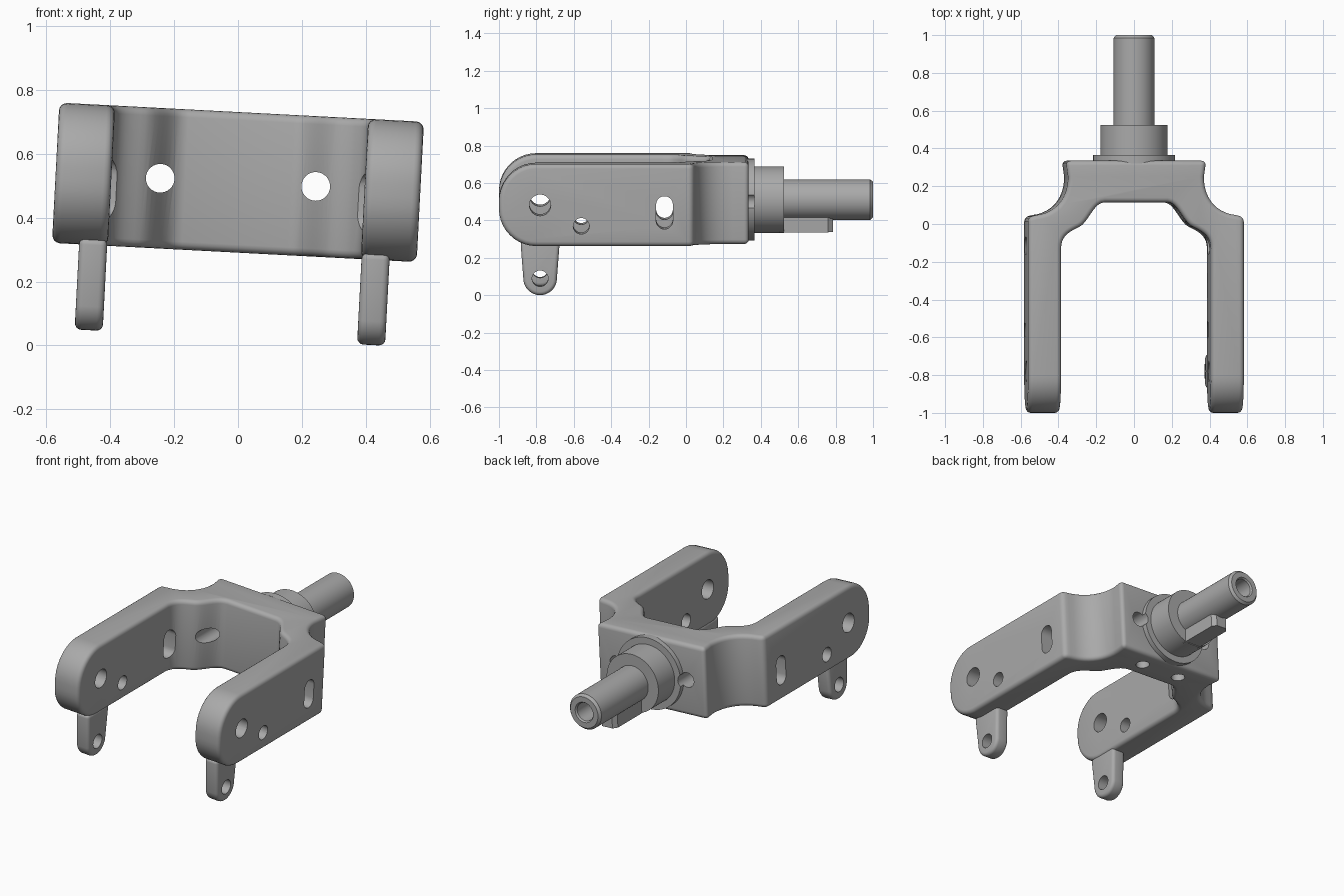
import bpy, bmesh, math
from mathutils import Matrix, Vector
from mathutils.geometry import interpolate_bezier

if "Cube" in bpy.data.objects:
    bpy.data.objects.remove(bpy.data.objects["Cube"])

# The whole part leans slightly about its shaft axis
TILT = Matrix.Translation((0, 0, 0.511)) @ Matrix.Rotation(0.0525, 4, "Y")
HALF_H = 0.22

steel = bpy.data.materials.new("grey_metal")
steel.use_nodes = True
GREY = (0.40, 0.40, 0.40, 1)
steel.diffuse_color = GREY
steel.node_tree.nodes["Principled BSDF"].inputs["Base Color"].default_value = GREY


def place(axis, a, b, t):
    return {"x": (t, a, b), "y": (a, t, b), "z": (a, b, t)}[axis]


def add_prism(bm, pts, axis, lo, hi):
    face = bm.faces.new([bm.verts.new(place(axis, a, b, lo)) for a, b in pts])
    out = bmesh.ops.extrude_face_region(bm, geom=[face])
    verts = [g for g in out["geom"] if isinstance(g, bmesh.types.BMVert)]
    bmesh.ops.translate(bm, verts=verts, vec=place(axis, 0, 0, hi - lo))


def arc(cx, cy, r, start, end, n=10):
    angles = [math.radians(start + (end - start) * i / n) for i in range(n + 1)]
    return [(cx + r * math.cos(t), cy + r * math.sin(t)) for t in angles]


def circle(cx, cy, r, n=32):
    return arc(cx, cy, r, 0, 360, n)[:-1]


def curve(p, h1, h2, q, n=10):
    pts = interpolate_bezier(*[Vector((*v, 0)) for v in (p, h1, h2, q)], n)
    return [(v.x, v.y) for v in pts]


def finish(name, bm):
    bmesh.ops.recalc_face_normals(bm, faces=bm.faces[:])
    mesh = bpy.data.meshes.new(name)
    bm.to_mesh(mesh)
    bm.free()
    mesh.materials.append(steel)
    obj = bpy.data.objects.new(name, mesh)
    bpy.context.collection.objects.link(obj)
    obj.matrix_world = TILT
    return obj


def prisms(name, *solids):
    bm = bmesh.new()
    for solid in solids:
        add_prism(bm, *solid)
    return finish(name, bm)


def boolean(obj, cutter, operation):
    mod = obj.modifiers.new(operation.lower(), "BOOLEAN")
    mod.operation, mod.object, mod.solver = operation, cutter, "EXACT"
    cutter.hide_render = True


def bevel(obj, width):
    mod = obj.modifiers.new("rounding", "BEVEL")
    mod.width, mod.segments = width, 4
    mod.limit_method, mod.angle_limit = "ANGLE", math.radians(35)


def bake(obj):
    bpy.context.view_layer.update()
    graph = bpy.context.evaluated_depsgraph_get()
    mesh = bpy.data.meshes.new_from_object(obj.evaluated_get(graph))
    obj.modifiers.clear()
    obj.data = mesh
    bpy.ops.object.select_all(action="DESELECT")
    obj.select_set(True)
    bpy.context.view_layer.objects.active = obj
    bpy.ops.object.shade_smooth_by_angle(angle=math.radians(32))


# Fork plan: half outline from inner centre round to outer centre, then mirrored
half = curve((0.165, 0.115), (0.225, 0.115), (0.25, 0.01), (0.30, -0.015))
half += curve((0.30, -0.015), (0.35, -0.04), (0.397, -0.06), (0.397, -0.13))[1:]
half += [(0.397, -1), (0.572, -1), (0.572, 0.037)]
half += curve((0.53, 0.047), (0.42, 0.06), (0.36, 0.14), (0.36, 0.25), 12)
half += [(0.372, 0.335)]
plan = half + [(-x, y) for x, y in reversed(half)]
fork = prisms("fork_body", (plan, "z", -0.3, 0.3))

# Side outline rounds the arm tips
R = 0.2
side = [(0.6, -HALF_H), (0.6, HALF_H)]
side += arc(R - 1, HALF_H - R, R, 90, 180) + arc(R - 1, R - HALF_H, R, 180, 270)
side_form = prisms("side_form", (side, "x", -0.8, 0.8))

# Holes: arm pivots, arm slots, bolt holes and blind holes under the crossbar
slot = arc(-0.115, 0.003, 0.045, 0, 180) + arc(-0.115, -0.083, 0.045, 180, 360)
holes = [(circle(-0.78, 0, 0.057), "x", -0.8, 0.8),
         (circle(-0.56, -0.112, 0.043), "x", -0.8, 0.8),
         (circle(-0.78, -0.397, 0.043), "x", -0.8, 0.8),
         (slot, "x", -0.8, 0.8)]
for s in (-1, 1):
    holes.append((circle(s * 0.244, 0, 0.045), "y", -0.05, 0.6))
    holes.append((circle(s * 0.135, 0.225, 0.04), "z", -0.4, -0.1))
drill = prisms("hole_cutter", *holes)

boolean(fork, side_form, "INTERSECT")
bevel(fork, 0.025)
boolean(fork, drill, "DIFFERENCE")
bake(fork)

# Lugs hanging under the arm tips
tab = arc(-0.78, -0.397, 0.09, 190, 350, 16) + [(-0.675, -0.2), (-0.885, -0.2)]
for name, lo, hi in (("left_lug", 0.399, 0.487), ("right_lug", -0.487, -0.399)):
    lug = prisms(name, (tab, "x", lo, hi))
    bevel(lug, 0.02)
    boolean(lug, drill, "DIFFERENCE")
    bake(lug)

# Turned shaft with flange, collar and blind bore
profile = [(0, 0.32), (0.219, 0.32), (0.219, 0.365), (0.178, 0.365), (0.178, 0.525),
           (0.108, 0.525), (0.108, 0.985), (0.095, 1), (0.062, 1), (0.055, 0.99),
           (0.055, 0.6), (0, 0.6)]
bm = bmesh.new()
ring = [bm.verts.new((r, y, 0)) for r, y in profile]
edges = [bm.edges.new(pair) for pair in zip(ring, ring[1:])]
bmesh.ops.spin(bm, geom=ring + edges, cent=(0, 0, 0), axis=(0, 1, 0),
               angle=math.tau, steps=64, use_duplicate=False)
bmesh.ops.remove_doubles(bm, verts=bm.verts[:], dist=0.0005)
shaft = finish("shaft", bm)
boolean(shaft, drill, "DIFFERENCE")
bake(shaft)

# Key under the shaft with clipped end corners
W = 0.055
key_plan = [(-W, 0.5), (W, 0.5), (W, 0.76), (W - 0.02, 0.785), (0.02 - W, 0.785), (-W, 0.76)]
key = prisms("shaft_key", (key_plan, "z", -0.172, -0.07))
bake(key)

for helper in (side_form, drill):
    bpy.data.objects.remove(helper)
